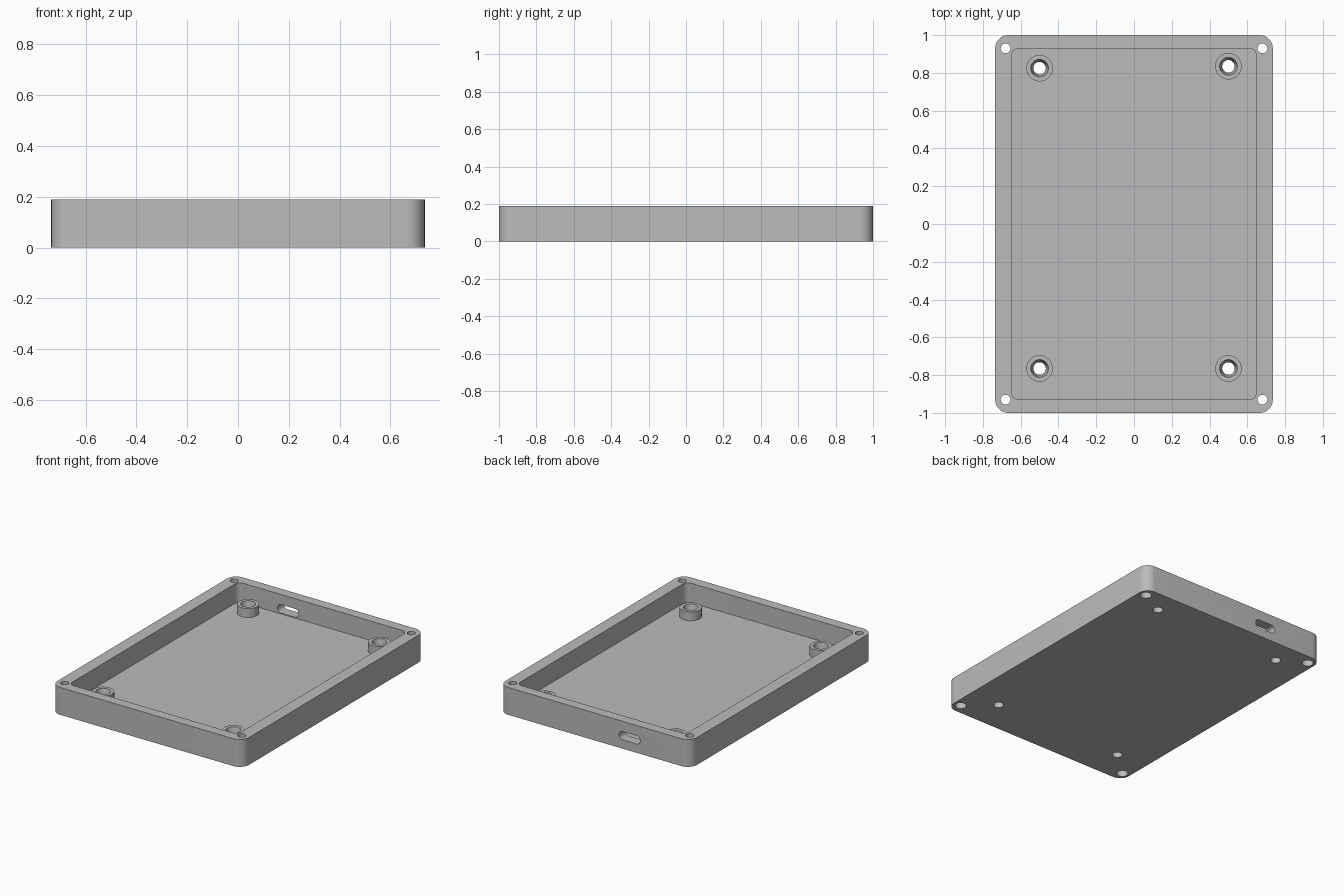
import bpy, bmesh, math
from mathutils import Matrix, Vector

if "Cube" in bpy.data.objects:
    bpy.data.objects.remove(bpy.data.objects["Cube"])

HEIGHT, FLOOR, BOSS_TOP = 0.19, 0.055, 0.117

grey = bpy.data.materials.new("plain grey")
grey.use_nodes = True
grey.diffuse_color = (0.5, 0.5, 0.5, 1)
grey.node_tree.nodes["Principled BSDF"].inputs["Base Color"].default_value = (0.5, 0.5, 0.5, 1)


def finish(bm, name):
    bmesh.ops.recalc_face_normals(bm, faces=bm.faces)
    mesh = bpy.data.meshes.new(name)
    bm.to_mesh(mesh)
    bm.free()
    mesh.materials.append(grey)
    obj = bpy.data.objects.new(name, mesh)
    bpy.context.collection.objects.link(obj)
    return obj


def rounded_prism(name, half_x, half_y, radius, z0, z1, matrix=Matrix(), steps=10):
    """Upright prism with a rounded rectangle outline."""
    bm = bmesh.new()
    ring = []
    for corner, (sx, sy) in enumerate([(1, 1), (-1, 1), (-1, -1), (1, -1)]):
        for i in range(steps + 1):
            a = (corner + i / steps) * math.pi / 2
            ring.append(bm.verts.new((sx * (half_x - radius) + radius * math.cos(a),
                                      sy * (half_y - radius) + radius * math.sin(a), z0)))
    face = bm.faces.new(ring)
    top = bmesh.ops.extrude_face_region(bm, geom=[face])["geom"]
    bmesh.ops.translate(bm, vec=(0, 0, z1 - z0),
                        verts=[v for v in top if isinstance(v, bmesh.types.BMVert)])
    bm.transform(matrix)
    return finish(bm, name)


def cone(name, x, y, r0, r1, z0, z1):
    """Upright cylinder or cone between two heights."""
    bm = bmesh.new()
    bmesh.ops.create_cone(bm, cap_ends=True, segments=40, radius1=r0, radius2=r1, depth=z1 - z0,
                          matrix=Matrix.Translation((x, y, (z0 + z1) / 2)))
    return finish(bm, name)


def combine(target, tool, operation):
    mod = target.modifiers.new(tool.name, "BOOLEAN")
    mod.operation, mod.object, mod.solver = operation, tool, "EXACT"
    bpy.context.view_layer.objects.active = target
    bpy.ops.object.modifier_apply(modifier=mod.name)
    bpy.data.objects.remove(tool)


# Open tray
tray = rounded_prism("tray", 0.735, 1.0, 0.07, 0, HEIGHT)
combine(tray, rounded_prism("cavity", 0.648, 0.93, 0.04, FLOOR, HEIGHT + 0.1), "DIFFERENCE")

# Standoffs with tapered screw holes
for x, y in [(-0.5, 0.825), (0.5, 0.835), (-0.5, -0.765), (0.5, -0.765)]:
    combine(tray, cone("standoff", x, y, 0.07, 0.07, FLOOR - 0.02, BOSS_TOP), "UNION")
    combine(tray, cone("pilot_hole", x, y, 0.033, 0.033, -0.1, BOSS_TOP - 0.01), "DIFFERENCE")
    combine(tray, cone("tapered_hole", x, y, 0.033, 0.047, FLOOR, BOSS_TOP + 0.0005), "DIFFERENCE")

# Corner screw holes, wider underneath
for x in (-0.68, 0.68):
    for y in (-0.93, 0.93):
        combine(tray, cone("corner_hole", x, y, 0.026, 0.026, -0.1, HEIGHT + 0.1), "DIFFERENCE")
        combine(tray, cone("head_recess", x, y, 0.037, 0.037, -0.1, 0.06), "DIFFERENCE")

# Cable slot through the back wall
turn = Matrix.Translation(Vector((-0.267, 0.965, 0.09))) @ Matrix.Rotation(math.pi / 2, 4, "X")
combine(tray, rounded_prism("cable_slot", 0.08, 0.029, 0.026, -0.1, 0.1, turn), "DIFFERENCE")

# Smooth rounded walls, crisp edges
bpy.ops.object.select_all(action="DESELECT")
tray.select_set(True)
bpy.context.view_layer.objects.active = tray
bpy.ops.object.shade_smooth_by_angle(angle=math.radians(30))
